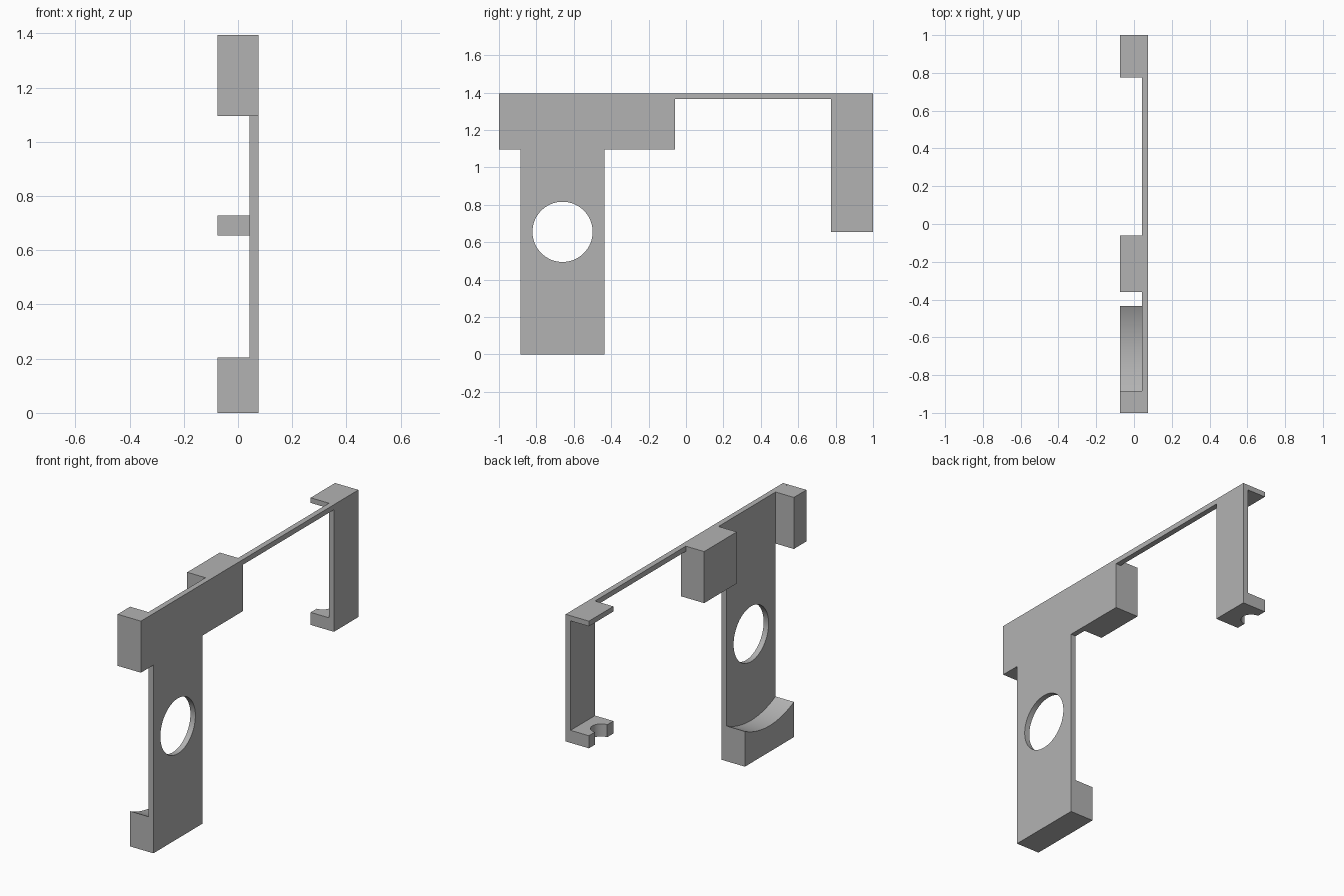
import bpy, bmesh, math

cube = bpy.data.objects.get("Cube")
if cube:
    bpy.data.objects.remove(cube, do_unlink=True)

grey = bpy.data.materials.new("plain_grey")
grey.use_nodes = True
grey.diffuse_color = (0.45, 0.45, 0.45, 1)
grey.node_tree.nodes["Principled BSDF"].inputs["Base Color"].default_value = grey.diffuse_color

OUTER, INNER, EDGE = 0.075, 0.043, -0.075   # plate faces and free edge of the blocks
TOP, BLOCK_Z = 1.395, 1.095
HOLE_Y, HOLE_Z = -0.66, 0.655


def add_object(name, bm):
    bmesh.ops.recalc_face_normals(bm, faces=bm.faces)
    mesh = bpy.data.meshes.new(name)
    bm.to_mesh(mesh)
    bm.free()
    obj = bpy.data.objects.new(name, mesh)
    bpy.context.collection.objects.link(obj)
    mesh.materials.append(grey)
    return obj


def extrude(name, points, offset):
    """Extrude a closed outline of 3D points along an offset."""
    bm = bmesh.new()
    face = bm.faces.new([bm.verts.new(p) for p in points])
    result = bmesh.ops.extrude_face_region(bm, geom=[face], use_keep_orig=True)
    verts = [v for v in result["geom"] if isinstance(v, bmesh.types.BMVert)]
    bmesh.ops.translate(bm, verts=verts, vec=offset)
    return add_object(name, bm)


def side_profile(name, yz, x0, x1):
    return extrude(name, [(x0, y, z) for y, z in yz], (x1 - x0, 0, 0))


def block(name, y0, y1, z0, z1):
    return side_profile(name, [(y0, z0), (y1, z0), (y1, z1), (y0, z1)], EDGE, INNER)


def arc(cu, cv, r, start, end, steps):
    angles = [math.radians(start + (end - start) * i / steps) for i in range(steps + 1)]
    return [(cu + r * math.cos(a), cv + r * math.sin(a)) for a in angles]


def smooth(obj):
    bpy.ops.object.select_all(action="DESELECT")
    obj.select_set(True)
    bpy.context.view_layer.objects.active = obj
    bpy.ops.object.shade_smooth_by_angle(angle=math.radians(30))


# Side plate: broad leg, upper panel, thin bar and rear arm in one outline
plate = side_profile("side_plate", [
    (-0.885, 0), (-0.435, 0), (-0.435, BLOCK_Z), (-0.06, BLOCK_Z),
    (-0.06, 1.365), (0.775, 1.365), (0.775, 0.655), (1, 0.655),
    (1, TOP), (-1, TOP), (-1, BLOCK_Z), (-0.885, BLOCK_Z)], INNER, OUTER)

# Round window through the leg
cutter = side_profile("window_cutter", arc(HOLE_Y, HOLE_Z, 0.161, 0, 354.375, 63), 0, 0.12)
cutter.hide_render = True
cut = plate.modifiers.new("window", "BOOLEAN")
cut.operation, cut.solver, cut.object = "DIFFERENCE", "EXACT", cutter
bpy.context.view_layer.objects.active = plate
bpy.ops.object.modifier_apply(modifier=cut.name)
bpy.data.objects.remove(cutter, do_unlink=True)
smooth(plate)

# Upper blocks and the rear arm's top flange
block("front_block", -1, -0.885, BLOCK_Z, TOP)
block("middle_block", -0.36, -0.06, BLOCK_Z, TOP)
block("rear_top_flange", 0.775, 1, 1.365, TOP)

# Foot with a hollow cradle concentric with the window
half = math.degrees(math.asin(0.225 / 0.503))
cradle = arc(HOLE_Y, HOLE_Z, 0.503, 270 + half, 270 - half, 32)
smooth(side_profile("foot_cradle", [(-0.885, 0), (-0.435, 0)] + cradle, EDGE, INNER))

# Rear arm's bottom shelf with a half-round notch in its free edge
notch = arc(EDGE, 0.8875, 0.056, 90, -90, 24)
outline = [(EDGE, 0.775), (INNER, 0.775), (INNER, 1), (EDGE, 1)] + notch
smooth(extrude("rear_bottom_shelf", [(x, y, 0.655) for x, y in outline], (0, 0, 0.073)))
